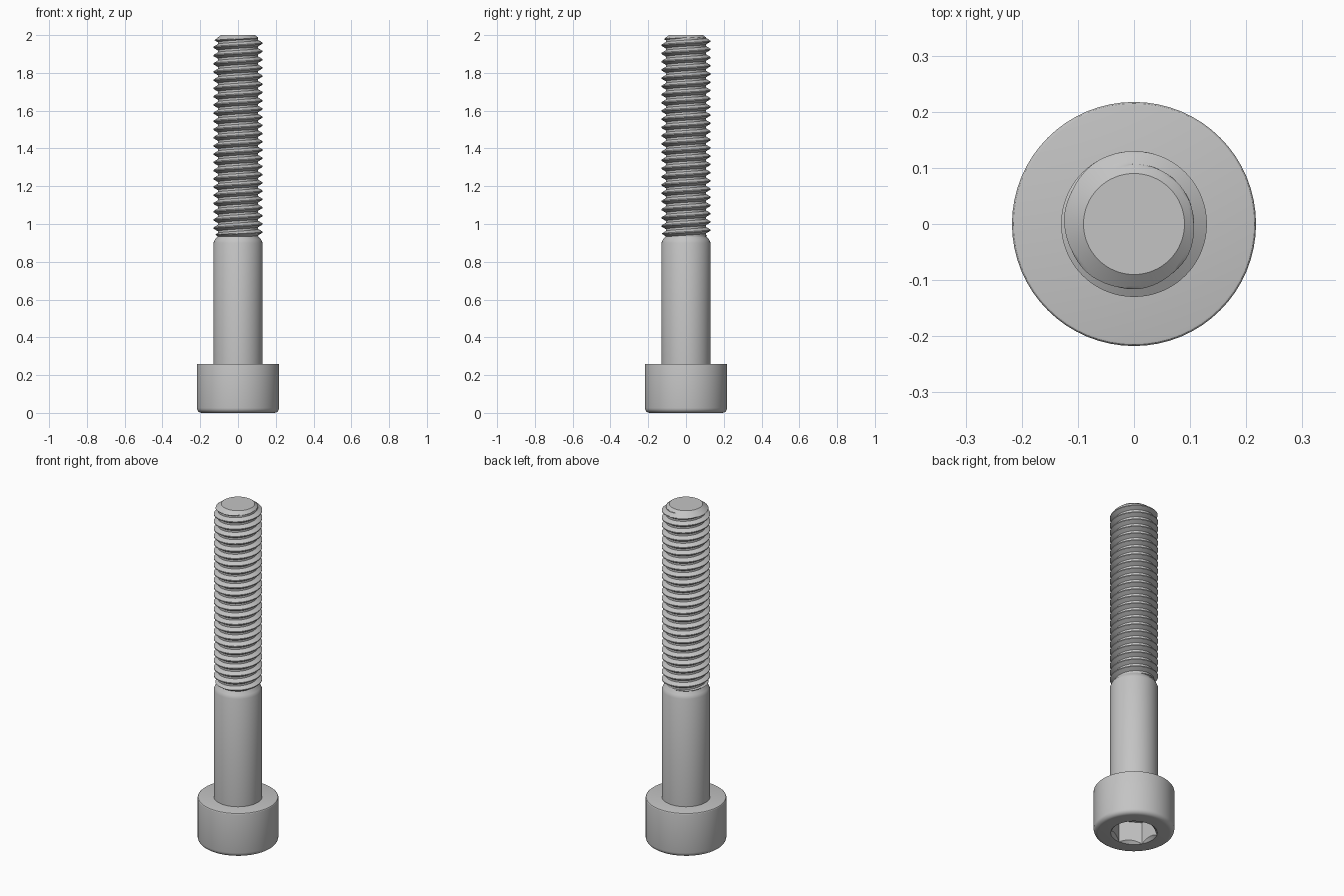
import bpy, bmesh
from math import sin, cos, tau, pi, radians

if "Cube" in bpy.data.objects:
    bpy.data.objects.remove(bpy.data.objects["Cube"], do_unlink=True)

steel = bpy.data.materials.new("steel_grey")
steel.use_nodes = True
COLOUR = (0.55, 0.55, 0.55, 1)
steel.diffuse_color = COLOUR
steel.node_tree.nodes["Principled BSDF"].inputs["Base Color"].default_value = COLOUR

SEG = 64
R = 0.13               # nominal radius
ROOT = 0.107           # thread root radius
PITCH = 0.0435
Z_HEAD, Z_THREAD, Z_TIP = 0.26, 0.935, 2.0


def finish(bm, name, smooth=True):
    bmesh.ops.remove_doubles(bm, verts=bm.verts, dist=1e-5)
    bmesh.ops.dissolve_degenerate(bm, edges=bm.edges, dist=1e-5)
    bmesh.ops.recalc_face_normals(bm, faces=bm.faces)
    mesh = bpy.data.meshes.new(name)
    bm.to_mesh(mesh)
    bm.free()
    obj = bpy.data.objects.new(name, mesh)
    bpy.context.collection.objects.link(obj)
    mesh.materials.append(steel)
    if smooth:
        bpy.ops.object.select_all(action='DESELECT')
        obj.select_set(True)
        bpy.context.view_layer.objects.active = obj
        bpy.ops.object.shade_smooth_by_angle(angle=radians(30))
    return obj


def lathe(name, profile, steps=SEG, turn=0.0, smooth=True):
    """Revolve (radius, z) points around the z axis."""
    bm = bmesh.new()
    rings = [[bm.verts.new((r * cos(turn + tau * i / steps), r * sin(turn + tau * i / steps), z))
              for i in range(steps)] for r, z in profile]
    for a, b in zip(rings, rings[1:]):
        for i in range(steps):
            j = (i + 1) % steps
            bm.faces.new((a[i], a[j], b[j], b[i]))
    bm.faces.new(rings[0][::-1])
    bm.faces.new(rings[-1])
    return finish(bm, name, smooth)


def fillet(r, z, size, start, steps=6):
    """Quarter arc of profile points around a centre."""
    return [(r + size * cos(start + pi / 2 * k / steps), z + size * sin(start + pi / 2 * k / steps))
            for k in range(steps + 1)]


# Head: cylinder with a rounded outer end
HEAD_R = 0.2175
head = lathe("head", fillet(HEAD_R - 0.026, 0.026, 0.026, -pi / 2)
             + fillet(HEAD_R - 0.006, Z_HEAD - 0.006, 0.006, 0, 3))

# Hexagonal socket with a conical lead-in
AF = 0.1087            # half the width across flats
CORNER = AF / cos(pi / 6)
hex_cutter = lathe("socket_cutter", [(CORNER, -0.05), (CORNER, 0.13)], 6, pi / 6, False)
lead_cutter = lathe("lead_in_cutter", [(CORNER + 0.02, -0.02), (CORNER - 0.04, 0.04)], SEG, 0, False)
for cutter in (hex_cutter, lead_cutter):
    cutter.hide_render = True
    cutter.hide_set(True)
    cut = head.modifiers.new(cutter.name, 'BOOLEAN')
    cut.operation = 'DIFFERENCE'
    cut.solver = 'EXACT'
    cut.object = cutter

# Plain shank, with the core that carries the thread and forms the flat tip
lathe("shank", [(R, Z_HEAD - 0.005), (R, 0.9), (0.122, 0.918), (ROOT, Z_THREAD),
                (ROOT - 0.004, Z_THREAD + 0.01), (ROOT - 0.004, 1.985), (0.09, Z_TIP)])


# Thread: helical ridges trimmed by a run-out below and a chamfer at the tip
def thread_radius(t, z):
    d = abs(t - 0.5) * 2
    ridge = R - (R - ROOT) * min(max((d - 0.125) / 0.625, 0), 1)
    return min(ridge, ROOT + (z - Z_THREAD) * 1.5, 0.09 + (Z_TIP - z) * 1.3)


ROWS = 16
bm = bmesh.new()
count = int((Z_TIP - Z_THREAD) / PITCH + 3) * ROWS
columns = []
for i in range(SEG + 1):
    angle = tau * i / SEG
    column = []
    for k in range(count):
        z = Z_THREAD + PITCH * (k / ROWS + i / SEG - 1)
        z = min(max(z, Z_THREAD), Z_TIP)
        t = ((z - Z_THREAD) / PITCH - i / SEG) % 1.0
        r = thread_radius(t, z)
        column.append(bm.verts.new((r * cos(angle), r * sin(angle), z)))
    columns.append(column)
for a, b in zip(columns, columns[1:]):
    for k in range(count - 1):
        bm.faces.new((a[k], b[k], b[k + 1], a[k + 1]))
finish(bm, "thread")
